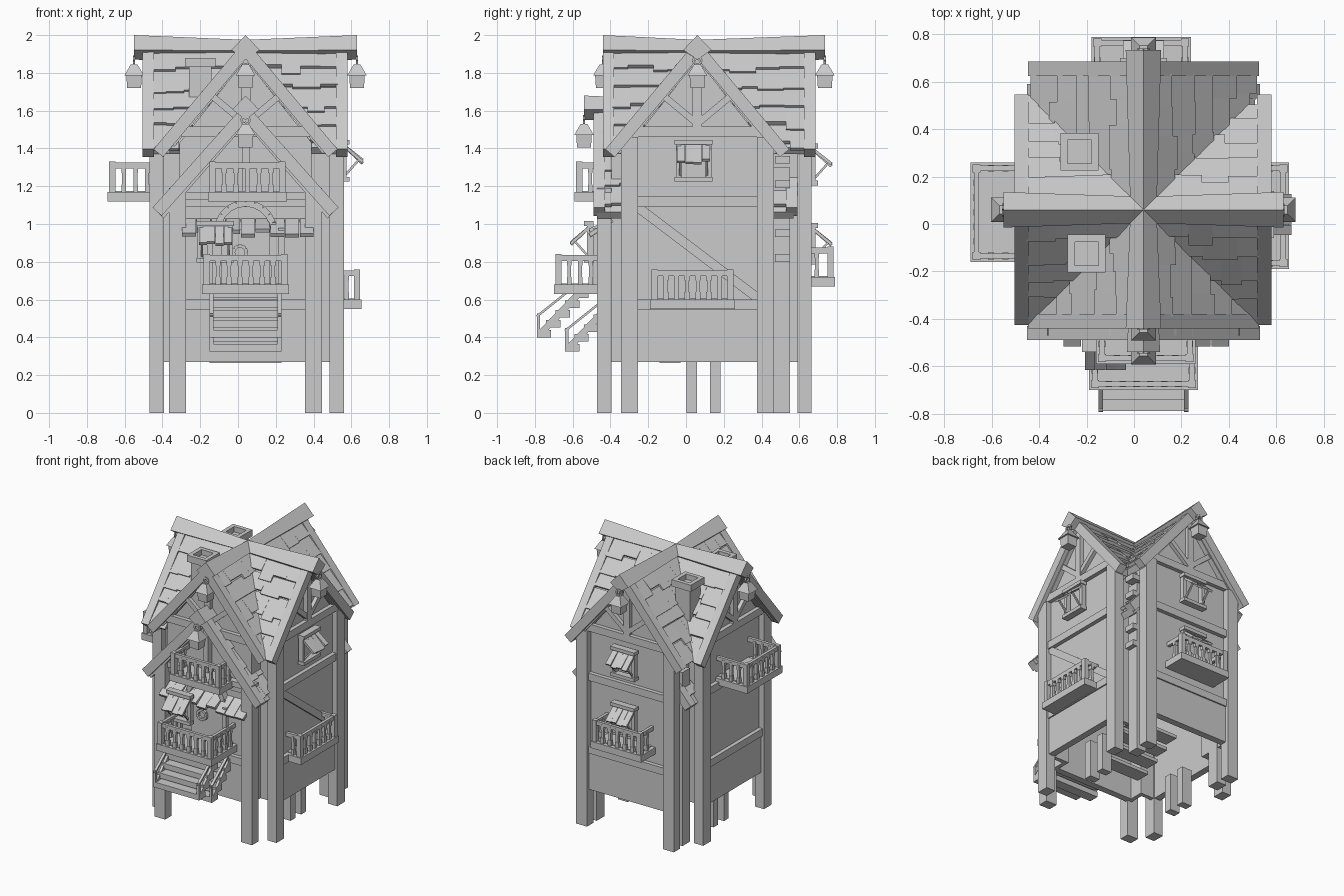
import bpy, bmesh, math, random
from mathutils import Matrix, Vector

random.seed(4)
if "Cube" in bpy.data.objects:
    bpy.data.objects.remove(bpy.data.objects["Cube"])

mat = bpy.data.materials.new("plain_grey")
mat.use_nodes = True
GREY = (0.6, 0.6, 0.6, 1)
mat.diffuse_color = GREY
mat.node_tree.nodes["Principled BSDF"].inputs["Base Color"].default_value = GREY

# Each facade has a local frame: x along the wall, -y outward, z up
CENTRE = Matrix.Translation((0.04, 0.06, 0))
FRONT, LEFT, BACK, RIGHT = [CENTRE @ Matrix.Rotation(i * math.pi / 2, 4, 'Z') for i in range(4)]
parts = {}


def part(name):
    return parts.setdefault(name, bmesh.new())


def box(name, lo, hi, M=FRONT):
    lo, hi = Vector(lo), Vector(hi)
    m = M @ Matrix.Translation((lo + hi) / 2) @ Matrix.Diagonal((*(hi - lo), 1))
    bmesh.ops.create_cube(part(name), size=1, matrix=m)


def beam(name, p, q, w, t, M=FRONT, ref=(0, 1, 0)):
    """Bar from p to q, w wide along ref and t thick."""
    p, q = Vector(p), Vector(q)
    d = (q - p).normalized()
    n = d.cross(Vector(ref)).normalized()
    s = n.cross(d)
    rot = Matrix((s, n, d)).transposed().to_4x4()
    m = M @ Matrix.Translation((p + q) / 2) @ rot @ Matrix.Diagonal((w, t, (q - p).length, 1))
    bmesh.ops.create_cube(part(name), size=1, matrix=m)


def loft(name, a, b, M=FRONT):
    """Solid between two matching outlines."""
    bm = part(name)
    va, vb = [[bm.verts.new(M @ Vector(p)) for p in ring] for ring in (a, b)]
    bm.faces.new(va)
    bm.faces.new(vb[::-1])
    for i in range(len(va)):
        j = (i + 1) % len(va)
        bm.faces.new((va[j], va[i], vb[i], vb[j]))


def prism(name, outline, y0, y1, M=FRONT):
    loft(name, [(x, y0, z) for x, z in outline], [(x, y1, z) for x, z in outline], M)


def arc(name, c, r, a0, a1, n, w, t, M=FRONT):
    pts = [Vector(c) + Vector((r * math.cos(a), 0, r * math.sin(a)))
           for a in (a0 + (a1 - a0) * i / n for i in range(n + 1))]
    for p, q in zip(pts, pts[1:]):
        beam(name, p, q, w, t, M)


def shingles(name, apex, slope, y0, y1, M, valley=True):
    """Overlapping rows of uneven tiles on both slopes."""
    for s in (-1, 1):
        for r in range(5):
            y = y0
            while y < y1 - 0.01:
                w = min(random.uniform(0.07, 0.15), y1 - y)
                top = 0.02 + r * 0.083
                low = top + 0.11 + random.uniform(-0.025, 0.015)
                if not valley or abs(y + w / 2) > top - 0.04:
                    beam(name, (s * top, y + w / 2, apex - slope * top + 0.005),
                         (s * low, y + w / 2, apex - slope * low + 0.028), w, 0.02, M)
                y += w


def diamond(y, top, h, low):
    return [(0, y, top), (h, y, top - h * 1.05), (0, y, low), (-h, y, top - h * 1.05)]


def lantern(M, dist, top):
    arc("lantern_hooks", (0, -dist, top), 0.022, 0, 2 * math.pi, 8, 0.012, 0.012, M)
    for r1, r2, z0, z1 in ((0.074, 0.025, -0.08, -0.02), (0.052, 0.058, -0.145, -0.08)):
        m = M @ Matrix.Translation((0, -dist, top + (z0 + z1) / 2)) @ Matrix.Rotation(math.pi / 4, 4, 'Z')
        bmesh.ops.create_cone(part("lanterns"), cap_ends=True, segments=4, radius1=r1,
                              radius2=r2, depth=z1 - z0, matrix=m)


def balcony(name, M, u0, u1, d0, d1, z):
    box(name, (u0, -d1, z), (u1, -d0, z + 0.05), M)
    box(name, (u0 + 0.03, -d1 + 0.03, z + 0.05), (u1 - 0.03, -d0, z + 0.056), M)
    a, b, e, t = u0 + 0.025, u1 - 0.025, d1 - 0.025, z + 0.2
    corners = [Vector((a, -d0, 0)), Vector((a, -e, 0)), Vector((b, -e, 0)), Vector((b, -d0, 0))]
    up = Vector((0, 0, 1))
    for p, q in zip(corners, corners[1:]):
        beam(name, p + up * (t - 0.01), q + up * (t - 0.01), 0.03, 0.022, M, ref=up)
        n = max(2, round((q - p).length / 0.06))
        for i in range(1, n):
            c = p.lerp(q, i / n)
            for z0, z1 in ((0.05, 0.09), (0.15, 0.19)):
                box(name, c + Vector((-0.014, -0.012, z + z0)), c + Vector((0.014, 0.012, z + z1)), M)
            box(name, c + Vector((-0.01, -0.01, z + 0.09)), c + Vector((0.01, 0.01, z + 0.15)), M)
    for c in corners[1:3]:
        box(name, c + Vector((-0.017, -0.017, z)), c + Vector((0.017, 0.017, z + 0.21)), M)


def window(name, M, u, d, z):
    """Framed opening with a propped plank shutter; z is the head."""
    for s in (-1, 1):
        box(name, (u + s * 0.08 - 0.014, -d - 0.035, z - 0.18), (u + s * 0.08 + 0.014, -d, z), M)
        beam(name, (u + s * 0.07, -d - 0.02, z - 0.17), (u + s * 0.07, -d - 0.1, z - 0.08), 0.012, 0.012, M, (1, 0, 0))
    box(name, (u - 0.1, -d - 0.05, z - 0.195), (u + 0.1, -d, z - 0.17), M)
    box(name, (u - 0.1, -d - 0.05, z), (u + 0.1, -d, z + 0.025), M)
    for i in range(4):
        x = u - 0.066 + i * 0.044
        drop = random.uniform(-0.01, 0.01)
        beam(name, (x, -d - 0.015, z), (x, -d - 0.12, z - 0.09 + drop), 0.042, 0.016, M, (1, 0, 0))


# Facades: frame, wall, post, barge and ridge distances, post height
facades = [("front", FRONT, 0.455, 0.495, 0.47, 0.50, 1.19), ("left", LEFT, 0.48, 0.485, 0.51, 0.59, 1.46),
           ("back", BACK, 0.56, 0.57, 0.595, 0.675, 1.46), ("right", RIGHT, 0.465, 0.473, 0.515, 0.59, 1.46)]
house = [(-0.35, 0.27), (0.35, 0.27), (0.35, 1.43), (0, 1.87), (-0.35, 1.43)]
chevron = [(-0.44, 1.405), (0, 1.935), (0.44, 1.405), (0.41, 1.37), (0, 1.865), (-0.41, 1.37)]

for side, M, wall, post, barge, ridge, top in facades:
    # Thin walls, open underneath
    prism(side + "_wall", house, -wall, 0.03 - wall, M)
    for s in (-1, 1):
        box(side + "_wall", (s * 0.335 - 0.015, -wall, 0.27), (s * 0.335 + 0.015, -0.32, 1.43), M)
    prism(side + "_roof", chevron, -barge, 0.0, M)
    shingles(side + "_shingles", 1.935, 1.2, -barge + 0.02, 0, M)
    loft("ridge_beams", diamond(-ridge, 2.0, 0.075, 1.87), diamond(0, 1.975, 0.055, 1.86), M)
    lantern(M, ridge, 1.865)
    face = -wall - 0.03
    for z in (0.545, 1.09, 1.46):
        box(side + "_rails", (-0.34, face, z), (0.34, -wall, z + 0.055), M)
    box(side + "_base_panel", (-0.33, -wall - 0.02, 0.27), (0.33, -wall, 0.55), M)
    # Gable truss and barge boards
    box(side + "_truss", (-0.025, face, 1.5), (0.025, -wall, 1.88), M)
    for s in (-1, 1):
        box("corner_posts", (s * 0.36 - 0.045, -post - 0.035, 0), (s * 0.36 + 0.045, -post + 0.04, top), M)
        beam(side + "_truss", (0, -wall - 0.01, 1.53), (s * 0.18, -wall - 0.01, 1.68), 0.035, 0.035, M)
        beam("barge_boards", (0, -barge, 1.925), (s * 0.462, -barge, 1.375), 0.06, 0.065, M)

# Wall brace and inner stilts
beam("left_brace", (-0.33, -0.485, 1.1), (0.33, -0.485, 0.6), 0.03, 0.05, LEFT)
for x in (-0.355, 0.355):
    box("inner_stilts", (x - 0.04, 0.4, 0), (x + 0.04, 0.49, 1.3))
    for y in (-0.03, 0.095):
        box("inner_stilts", (x - 0.04, y - 0.028, 0), (x + 0.04, y + 0.028, 0.28))

# Steps below the middle of the house and rungs up the back corner
for i in range(4):
    box("inner_steps", (-0.19, -0.2 + i * 0.1, 0.265 + i * 0.05), (0.19, -0.09 + i * 0.1, 0.29 + i * 0.05))
for i in range(5):
    box("corner_rungs", (0.36, 0.41, 0.8 + i * 0.13), (0.43, 0.49, 0.84 + i * 0.13))

# Lower roof that runs through the house along its depth
low_roof = [(x * 1.06, 1.60 + (z - 1.935) * 1.01) for x, z in chevron]
for y0, y1 in ((-0.53, -0.34), (0.37, 0.51)):
    prism("lower_roof", low_roof, y0, y1)
    shingles("lower_shingles", 1.60, 1.14, y0, y1, FRONT, valley=False)
for y in (-0.52, 0.5):
    for s in (-1, 1):
        beam("lower_barge_boards", (0, y, 1.59), (s * 0.468, y, 1.065), 0.06, 0.065)
loft("lower_ridge_beam", diamond(-0.60, 1.68, 0.07, 1.55), diamond(-0.38, 1.67, 0.06, 1.55))
lantern(FRONT, 0.60, 1.55)
box("porch_truss", (-0.02, -0.5, 1.15), (0.02, -0.455, 1.55))
box("porch_truss", (-0.33, -0.5, 1.13), (0.33, -0.455, 1.17))

# Chimneys with hollow caps
for x, y in ((-0.27, 0.245), (-0.24, -0.185)):
    box("chimneys", (x - 0.06, y - 0.06, 1.35), (x + 0.06, y + 0.06, 1.84))
    for s in (-1, 1):
        box("chimney_caps", (x + s * 0.065 - 0.015, y - 0.08, 1.83), (x + s * 0.065 + 0.015, y + 0.08, 1.88))
        box("chimney_caps", (x - 0.05, y + s * 0.065 - 0.015, 1.83), (x + 0.05, y + s * 0.065 + 0.015, 1.88))

# Balconies
balcony("front_landing", FRONT, -0.23, 0.23, 0.45, 0.76, 0.63)
balcony("front_upper_balcony", FRONT, -0.2, 0.22, 0.45, 0.65, 1.12)
balcony("left_balcony", LEFT, -0.25, 0.2, 0.48, 0.615, 0.55)
balcony("back_balcony", BACK, -0.2, 0.22, 0.56, 0.73, 0.67)
balcony("right_balcony", RIGHT, -0.2, 0.22, 0.46, 0.73, 1.12)

# Windows
window("left_window", LEFT, -0.02, 0.5, 1.42)
window("back_upper_window", BACK, 0, 0.59, 1.40)
window("back_lower_window", BACK, 0, 0.59, 0.98)
window("front_window", FRONT, -0.16, 0.55, 0.99)

# Front door with arch, wreath and small tiled canopy
box("front_door", (-0.13, -0.485, 0.68), (0.13, -0.45, 0.97))
arc("door_arch", (0, -0.475, 0.96), 0.15, 0, math.pi, 10, 0.06, 0.035)
arc("door_wreath", (-0.03, -0.5, 0.85), 0.035, 0, 2 * math.pi, 10, 0.02, 0.018)
for i in range(9):
    x = -0.30 + i * 0.078
    z = 0.95 + random.uniform(-0.015, 0.015)
    beam("canopy_tiles", (x, -0.45, 1.02), (x, -0.57, z), 0.074, 0.022, FRONT, (1, 0, 0))
for s in (-1, 1):
    box("canopy_posts", (s * 0.19 - 0.015, -0.55, 0.68), (s * 0.19 + 0.015, -0.52, 0.98))

# Stairs: upper and lower flight with solid steps, side boards and thin handrails
for y, z in ((-0.85, 0.4), (-0.70, 0.325)):
    for i in range(5):
        box("stairs", (-0.19, y + i * 0.05, z + i * 0.052), (0.19, y + i * 0.05 + 0.075, z + i * 0.052 + 0.04))
    for s in (-1, 1):
        x = s * 0.18
        beam("stair_boards", (x, y + 0.02, z + 0.02), (x, y + 0.23, z + 0.24), 0.02, 0.035, FRONT, (1, 0, 0))
        beam("stair_handrails", (x, y, z + 0.11), (x, y + 0.2, z + 0.27), 0.02, 0.012, FRONT, (1, 0, 0))
        box("stair_handrails", (x - 0.01, y, z), (x + 0.01, y + 0.018, z + 0.125))

# Turn every part into an object
for name, bm in parts.items():
    bmesh.ops.recalc_face_normals(bm, faces=bm.faces)
    mesh = bpy.data.meshes.new(name)
    bm.to_mesh(mesh)
    bm.free()
    mesh.materials.append(mat)
    bpy.context.collection.objects.link(bpy.data.objects.new(name, mesh))
